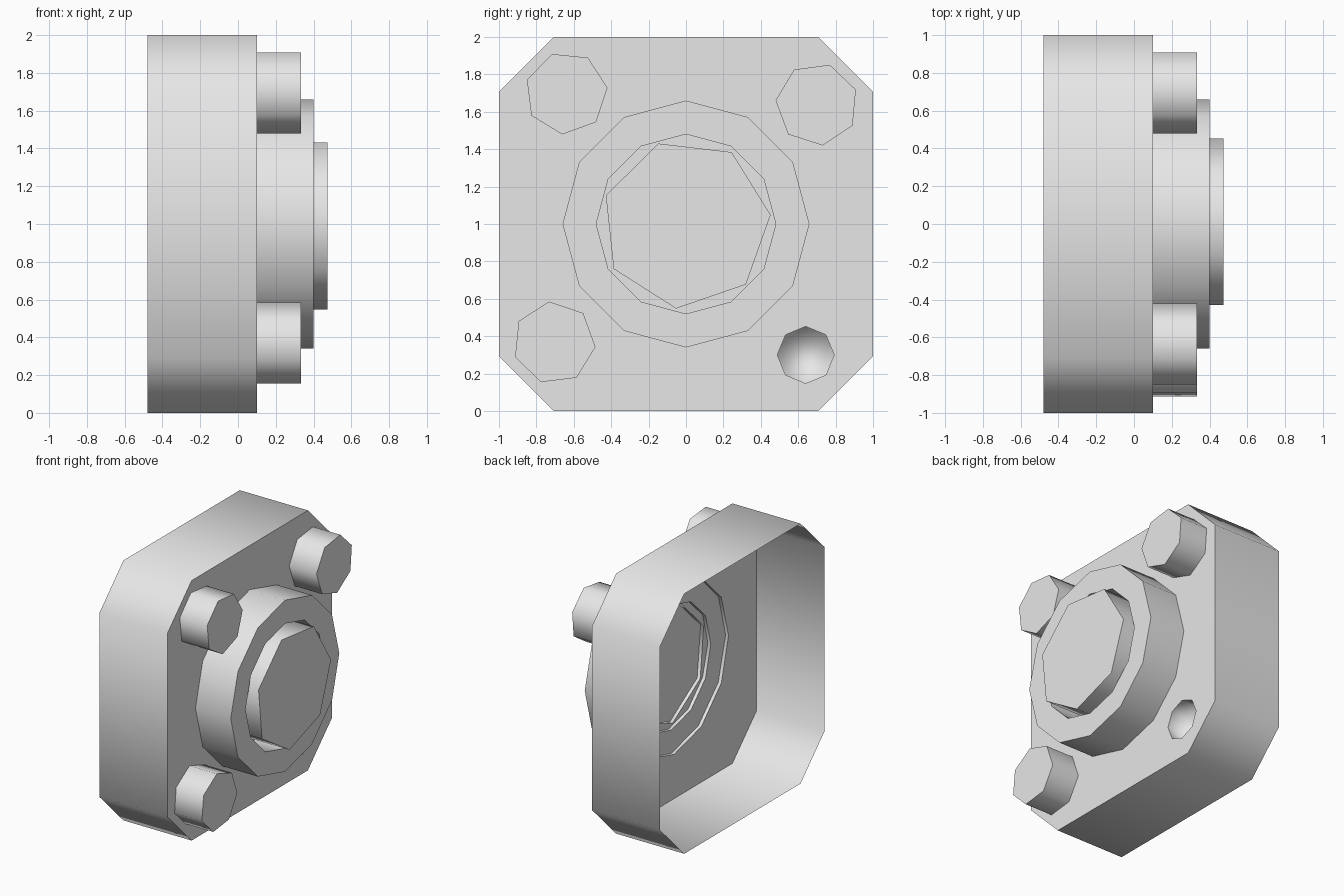
import bpy, bmesh
from math import sin, cos, radians, tau

cube = bpy.data.objects.get("Cube")
if cube:
    bpy.data.objects.remove(cube, do_unlink=True)

grey = bpy.data.materials.new("plain grey")
grey.use_nodes = True
grey.diffuse_color = (0.8, 0.8, 0.8, 1)
grey.node_tree.nodes["Principled BSDF"].inputs["Base Color"].default_value = (0.8, 0.8, 0.8, 1)


def polygon(x, y, z, r, sides, start):
    """Regular polygon facing along x."""
    angles = [radians(start) + tau * i / sides for i in range(sides)]
    return [(x, y + r * cos(a), z + r * sin(a)) for a in angles]


def add_loop(bm, points):
    return [bm.verts.new(p) for p in points]


def bridge(bm, a, b):
    n = len(a)
    for i in range(n):
        bm.faces.new((a[i], a[(i + 1) % n], b[(i + 1) % n], b[i]))


def fill_between(bm, loops):
    """Flat face bounded by the first loop, with the others as holes."""
    edges = []
    for loop in loops:
        for i, v in enumerate(loop):
            w = loop[(i + 1) % len(loop)]
            edges.append(bm.edges.get((v, w)) or bm.edges.new((v, w)))
    bmesh.ops.triangle_fill(bm, use_beauty=True, edges=edges, normal=(1, 0, 0))


def finish(bm, name, angle=60, inward=False):
    bmesh.ops.recalc_face_normals(bm, faces=bm.faces[:])
    if inward:
        bmesh.ops.reverse_faces(bm, faces=bm.faces[:])
    mesh = bpy.data.meshes.new(name)
    bm.to_mesh(mesh)
    bm.free()
    mesh.materials.append(grey)
    mesh.shade_smooth()
    mesh.set_sharp_from_angle(angle=radians(angle))
    obj = bpy.data.objects.new(name, mesh)
    bpy.context.collection.objects.link(obj)


def lathe(name, profile, y, z, sides, start, first=False, last=False, **options):
    """Bridge (radius, x) steps; optionally cap the first and last loop."""
    bm = bmesh.new()
    loops = [add_loop(bm, polygon(x, y, z, r, sides, start)) for r, x in profile]
    for a, b in zip(loops, loops[1:]):
        bridge(bm, a, b)
    if first:
        bm.faces.new(loops[0])
    if last:
        bm.faces.new(loops[-1])
    finish(bm, name, **options)


# Shared positions
FACE = 0.1
HOLE = (0.64, 0.30, 0.152, 8, 0)
RING, BORE, CAP, TURN = 0.66, 0.48, 0.455, 109

# Housing: open-backed chamfered box with a pierced front plate
corner = 0.707
outline = [(1, corner), (corner, 1), (-corner, 1), (-1, corner)]
outline += [(-y, -z) for y, z in outline]
bm = bmesh.new()
rear, front = (add_loop(bm, [(x, y, z + 1) for y, z in outline]) for x in (-0.48, FACE))
bridge(bm, rear, front)
fill_between(bm, [front,
                  add_loop(bm, polygon(FACE, *HOLE)),
                  add_loop(bm, polygon(FACE, 0, 1, RING, 12, 0))])
finish(bm, "housing")

# Empty bolt hole, a softly shaded cup
y, z, r, sides, start = HOLE
lathe("bolt_hole", [(r, FACE), (r, FACE - 0.15)], y, z, sides, start,
      last=True, angle=180, inward=True)

# Raised ring and the floor of its bore
lathe("raised_ring", [(RING, FACE), (RING, 0.4), (BORE, 0.4), (BORE, 0.125), (RING, 0.125)],
      0, 1, 12, 0)
bm = bmesh.new()
fill_between(bm, [add_loop(bm, polygon(0.15, 0, 1, BORE, 12, 0)),
                  add_loop(bm, polygon(0.15, 0, 1, CAP, 7, TURN))])
finish(bm, "bore_floor")

# Centre cap, slightly hollow at the back
lathe("centre_cap", [(CAP - 0.001, 0.175), (CAP, 0.15), (CAP, 0.475)], 0, 1, 7, TURN,
      first=True, last=True)

# Three corner bolts, each turned differently
for name, y, z, turn in (("upper_right_bolt", -0.64, 1.70, 110),
                         ("upper_left_bolt", 0.70, 1.64, 72),
                         ("lower_right_bolt", -0.705, 0.365, 97)):
    lathe(name, [(0.222, FACE), (0.222, 0.333)], y, z, 7, turn, first=True, last=True)
